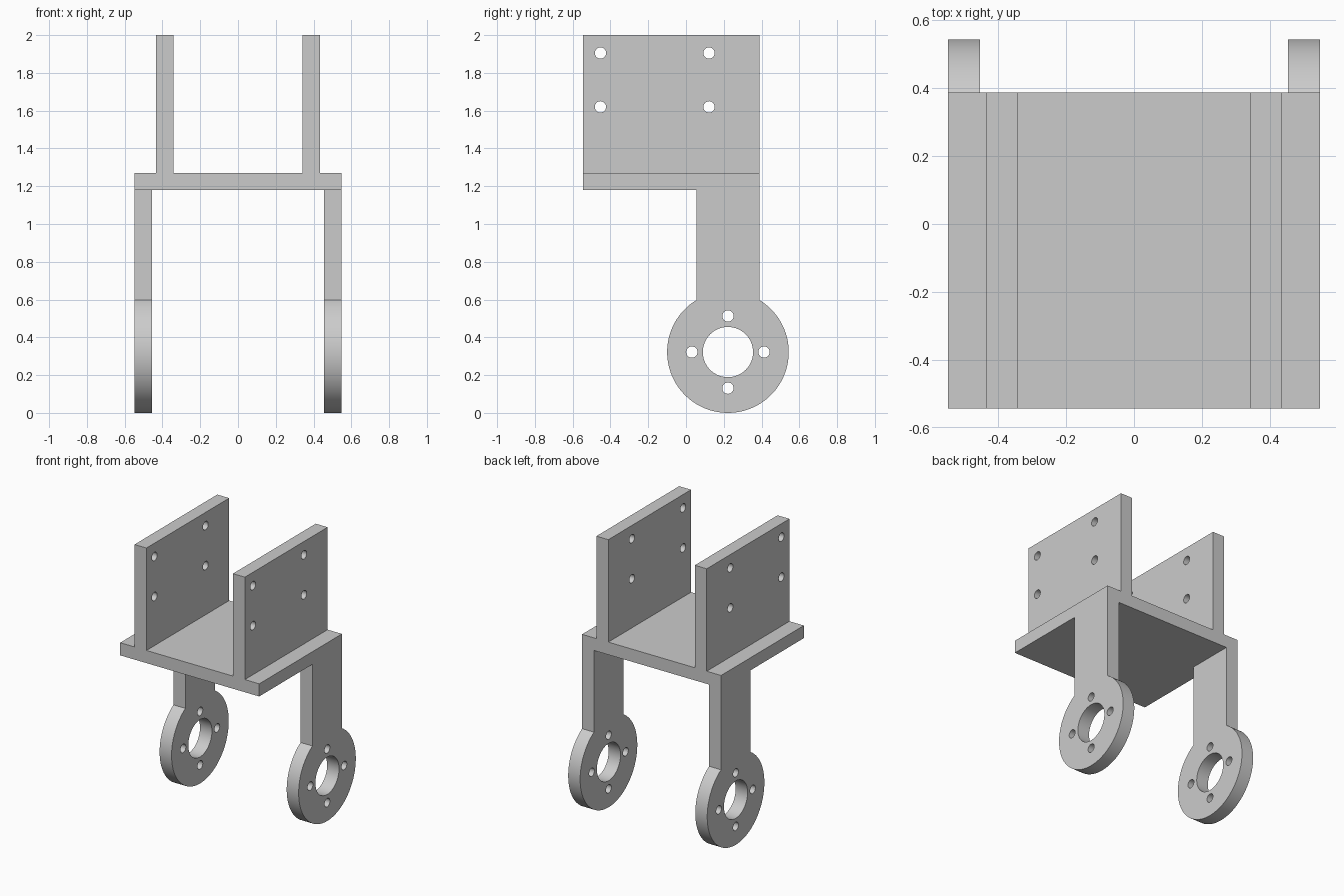
import bpy, bmesh
from math import sin, cos, pi, asin, radians

cube = bpy.data.objects.get("Cube")
if cube:
    bpy.data.objects.remove(cube, do_unlink=True)

grey = bpy.data.materials.new("plain_grey")
grey.use_nodes = True
colour = (0.6, 0.6, 0.6, 1)
grey.diffuse_color = colour
grey.node_tree.nodes["Principled BSDF"].inputs["Base Color"].default_value = colour

FRONT, BACK = -0.544, 0.388
DECK_LOW, DECK_TOP, TOP = 1.18, 1.27, 2.0
HALF_WIDTH, THICK = 0.548, 0.094


def arc(cy, cz, r, start=0.0, end=2 * pi, n=32, closed=True):
    steps = n if closed else n - 1
    return [(cy + r * cos(start + (end - start) * i / steps),
             cz + r * sin(start + (end - start) * i / steps)) for i in range(n)]


def rectangle(y0, y1, z0, z1):
    return [(y0, z0), (y1, z0), (y1, z1), (y0, z1)]


def slab(name, x0, x1, outline, holes=()):
    """Extrude a side profile, with holes, from x0 to x1."""
    curve = bpy.data.curves.new(name, "CURVE")
    curve.dimensions = "2D"
    curve.fill_mode = "BOTH"
    curve.extrude = (x1 - x0) / 2
    for loop in (outline, *holes):
        spline = curve.splines.new("POLY")
        spline.points.add(len(loop) - 1)
        for point, (y, z) in zip(spline.points, loop):
            point.co = (y, z, 0, 1)
        spline.use_cyclic_u = True
    obj = bpy.data.objects.new(name, curve)
    bpy.context.collection.objects.link(obj)
    obj.rotation_euler = (pi / 2, 0, pi / 2)
    obj.location.x = (x0 + x1) / 2
    bpy.ops.object.select_all(action="DESELECT")
    obj.select_set(True)
    bpy.context.view_layer.objects.active = obj
    bpy.ops.object.convert(target="MESH")
    obj = bpy.context.object
    bm = bmesh.new()
    bm.from_mesh(obj.data)
    bmesh.ops.remove_doubles(bm, verts=bm.verts, dist=0.0001)
    bmesh.ops.recalc_face_normals(bm, faces=bm.faces)
    bm.to_mesh(obj.data)
    bm.free()
    obj.data.materials.clear()
    obj.data.materials.append(grey)
    bpy.ops.object.shade_smooth_by_angle(angle=radians(30))
    return obj


# Flat deck
slab("deck", -HALF_WIDTH, HALF_WIDTH, rectangle(FRONT, BACK, DECK_LOW, DECK_TOP))

# Side wall profile with four screw holes
wall = rectangle(FRONT, BACK, DECK_TOP, TOP)
wall_holes = [arc(y, z, 0.03, n=24) for y in (-0.453, 0.122) for z in (1.62, 1.905)]

# Leg profile: straight post flowing into a round motor ring
RING_Y, RING_Z, RING_R = 0.222, 0.322, 0.322
half_post = BACK - RING_Y
gap = asin(half_post / RING_R)
leg = arc(RING_Y, RING_Z, RING_R, pi / 2 + gap, 2.5 * pi - gap, 80, False)
leg += [(RING_Y + half_post, DECK_LOW), (RING_Y - half_post, DECK_LOW)]
leg_holes = [arc(RING_Y, RING_Z, 0.133, n=64)]
leg_holes += [arc(RING_Y + 0.191 * cos(k * pi / 2), RING_Z + 0.191 * sin(k * pi / 2),
                  0.03, n=24) for k in range(4)]

# Matching pairs on both sides
for side, sign in (("left", 1), ("right", -1)):
    for part, outer, outline, holes in (("wall", 0.435, wall, wall_holes),
                                        ("leg", HALF_WIDTH, leg, leg_holes)):
        x0, x1 = sorted((sign * outer, sign * (outer - THICK)))
        slab(f"{side}_{part}", x0, x1, outline, holes)
